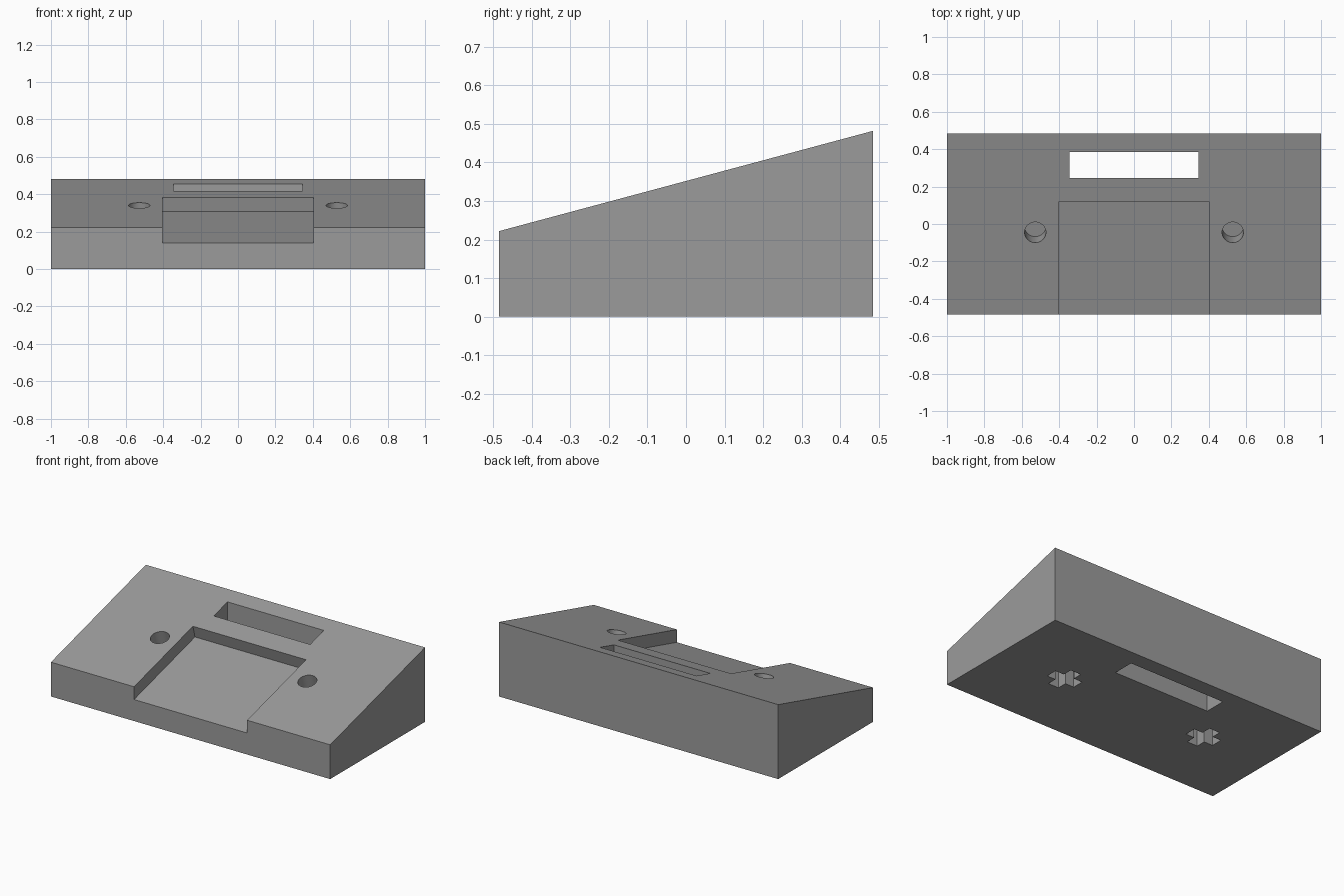
import bpy, bmesh, math
from mathutils import Matrix, Vector

if "Cube" in bpy.data.objects:
    bpy.data.objects.remove(bpy.data.objects["Cube"])

HALF_Y, FRONT_Z, BACK_Z = 0.485, 0.222, 0.482
ANGLE = math.atan2(BACK_Z - FRONT_Z, 2 * HALF_Y)
ALONG = Vector((0, math.cos(ANGLE), math.sin(ANGLE)))    # up the sloped top
NORMAL = Vector((0, -math.sin(ANGLE), math.cos(ANGLE)))  # out of the sloped top


def on_slope(x, y):
    return Vector((x, y, FRONT_Z + (y + HALF_Y) * math.tan(ANGLE)))


grey = bpy.data.materials.new("mid grey")
grey.diffuse_color = (0.33, 0.33, 0.33, 1)
grey.use_nodes = True
grey.node_tree.nodes["Principled BSDF"].inputs["Base Color"].default_value = grey.diffuse_color


def prism(name, outline, direction):
    """Extrude a closed 3D outline along a direction."""
    bm = bmesh.new()
    face = bm.faces.new([bm.verts.new(p) for p in outline])
    result = bmesh.ops.extrude_face_region(bm, geom=[face])
    verts = [v for v in result["geom"] if isinstance(v, bmesh.types.BMVert)]
    bmesh.ops.translate(bm, verts=verts, vec=direction)
    bmesh.ops.recalc_face_normals(bm, faces=bm.faces)
    mesh = bpy.data.meshes.new(name)
    bm.to_mesh(mesh)
    bm.free()
    mesh.materials.append(grey)
    obj = bpy.data.objects.new(name, mesh)
    bpy.context.collection.objects.link(obj)
    return obj


# Wedge body
body = prism("wedge_body",
             [Vector((-1, y, z)) for y, z in
              ((-HALF_Y, 0), (HALF_Y, 0), (HALF_Y, BACK_Z), (-HALF_Y, FRONT_Z))],
             Vector((2, 0, 0)))

cutters = []

# Front recess, sunk square to the slope and open at the front
edge = on_slope(-0.405, 0.1175)
low, high = edge - NORMAL * 0.08, edge + NORMAL * 0.1
cutters.append(prism("recess_cutter",
                     [low, high, high - ALONG, low - ALONG], Vector((0.81, 0, 0))))

# Slot straight through the body
cutters.append(prism("slot_cutter",
                     [Vector((x, y, -0.1)) for x, y in
                      ((-0.345, 0.245), (0.345, 0.245), (0.345, 0.385), (-0.345, 0.385))],
                     Vector((0, 0, 0.8))))

for side in (-1, 1):
    # Round blind hole, square to the slope
    centre = on_slope(side * 0.528, -0.045) - NORMAL * 0.125
    turn = Matrix.Rotation(ANGLE, 3, 'X')
    ring = [centre + turn @ Vector((0.057 * math.cos(a), 0.057 * math.sin(a), 0))
            for a in (2 * math.pi * i / 40 for i in range(40))]
    cutters.append(prism("round_hole_cutter", ring, NORMAL * 0.25))

    # Cross-shaped socket in the underside
    w, r = 0.0375, 0.1
    corner = ((r, -w), (r, w), (w, w))
    cross = []
    for q in range(4):
        spin = Matrix.Rotation(q * math.pi / 2, 3, 'Z')
        cross += [spin @ Vector((x, y, 0)) + Vector((side * 0.522, 0, -0.05))
                  for x, y in corner]
    cutters.append(prism("cross_socket_cutter", cross, Vector((0, 0, 0.19))))

# Cut everything out of the body
bpy.context.view_layer.objects.active = body
body.select_set(True)
for cutter in cutters:
    mod = body.modifiers.new("cut", 'BOOLEAN')
    mod.operation, mod.solver, mod.object = 'DIFFERENCE', 'EXACT', cutter
    bpy.ops.object.modifier_apply(modifier=mod.name)
for cutter in cutters:
    bpy.data.objects.remove(cutter)

# Smooth hole walls, crisp edges
bpy.ops.object.shade_smooth_by_angle(angle=math.radians(25))
